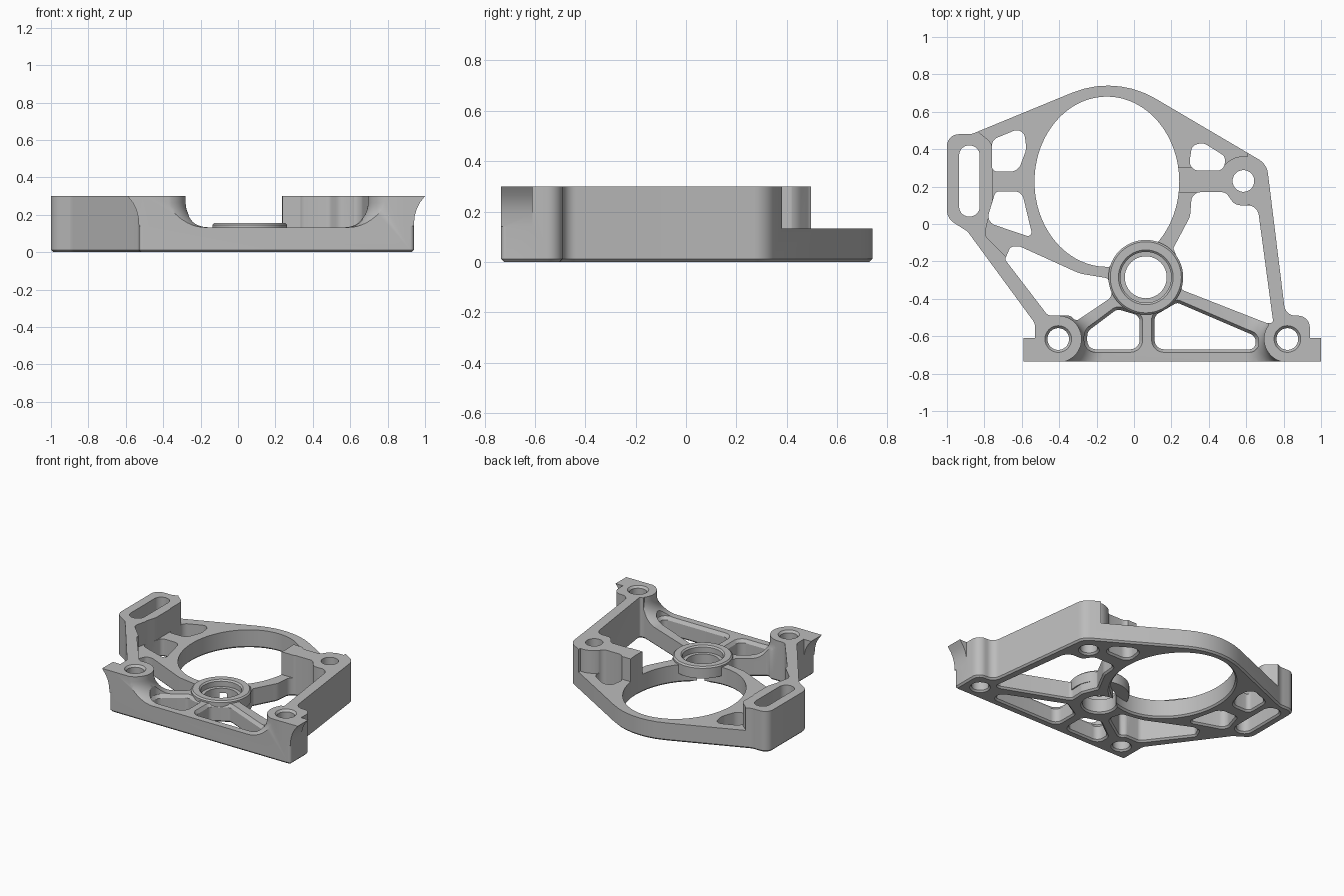
import bpy, bmesh
from math import sin, cos, tan, pi, acos
from mathutils import Vector, Matrix

if "Cube" in bpy.data.objects:
    bpy.data.objects.remove(bpy.data.objects["Cube"], do_unlink=True)

TOP, FLOOR, EDGE = 0.3, 0.133, 0.012

metal = bpy.data.materials.new("cast grey metal")
metal.use_nodes = True
grey = (0.5, 0.5, 0.5, 1)
metal.diffuse_color = grey
metal.node_tree.nodes["Principled BSDF"].inputs["Base Color"].default_value = grey


def rounded(corners, steps=7):
    """Polygon with an arc of the given radius at each (x, y, radius) corner."""
    points = []
    count = len(corners)
    for i, (x, y, radius) in enumerate(corners):
        p = Vector((x, y))
        before = Vector(corners[i - 1][:2]) - p
        after = Vector(corners[(i + 1) % count][:2]) - p
        u, v = before.normalized(), after.normalized()
        turn = pi - acos(max(-1, min(1, u.dot(v))))
        if radius == 0 or turn < 0.05:
            points.append(p)
            continue
        reach = min(radius * tan(turn / 2), 0.48 * min(before.length, after.length))
        r = reach / tan(turn / 2)
        centre = p + (u + v).normalized() * r / cos(turn / 2)
        start = p + u * reach - centre
        side = 1 if u.cross(v) < 0 else -1
        for k in range(steps + 1):
            points.append(centre + Matrix.Rotation(side * turn * k / steps, 2) @ start)
    return points


def oval(x, y, rx, ry=None, count=48):
    ry = ry or rx
    return [Vector((x + rx * cos(2 * pi * k / count), y + ry * sin(2 * pi * k / count)))
            for k in range(count)]


def grow(points, amount):
    """Offset an anticlockwise polygon outwards."""
    result = []
    for i, p in enumerate(points):
        a = (p - points[i - 1]).normalized()
        b = (points[(i + 1) % len(points)] - p).normalized()
        na, nb = Vector((a.y, -a.x)), Vector((b.y, -b.x))
        result.append(p + (na + nb) * amount / max(0.3, 1 + na.dot(nb)))
    return result


def prism(name, points, layers):
    """Solid through (height, outward offset) layers of one plan."""
    area = sum(points[i - 1].cross(p) for i, p in enumerate(points))
    if area < 0:
        points = points[::-1]
    bm = bmesh.new()
    rings = [[bm.verts.new((p.x, p.y, z)) for p in grow(points, off)] for z, off in layers]
    count = len(points)
    for low, high in zip(rings, rings[1:]):
        for i in range(count):
            j = (i + 1) % count
            bm.faces.new((low[i], low[j], high[j], high[i]))
    bm.faces.new(rings[0][::-1])
    bm.faces.new(rings[-1])
    bmesh.ops.recalc_face_normals(bm, faces=bm.faces)
    mesh = bpy.data.meshes.new(name)
    bm.to_mesh(mesh)
    bm.free()
    mesh.materials.append(metal)
    obj = bpy.data.objects.new(name, mesh)
    bpy.context.collection.objects.link(obj)
    return obj


def combine(target, other, operation):
    mod = target.modifiers.new("combine", "BOOLEAN")
    mod.operation, mod.object, mod.solver = operation, other, "EXACT"
    graph = bpy.context.evaluated_depsgraph_get()
    mesh = bpy.data.meshes.new_from_object(target.evaluated_get(graph))
    target.modifiers.clear()
    target.data = mesh
    bpy.data.objects.remove(other, do_unlink=True)


# Outer plan of the bracket
outline = rounded([
    (-0.53, -0.735, 0.02), (0.94, -0.735, 0.02), (0.94, -0.49, 0.09), (0.81, -0.49, 0.06),
    (0.71, 0.32, 0.1), (-0.1, 0.797, 0.5), (-0.87, 0.48, 0.1), (-1, 0.48, 0.11),
    (-1, 0.03, 0.08), (-0.89, -0.04, 0.08), (-0.53, -0.53, 0.05)])
bracket = prism("bracket_body", outline, [(0, -EDGE), (EDGE, 0), (TOP, 0)])

# Windows through the plate
through = [(-0.01, EDGE + 0.01), (EDGE, 0), (0.4, 0)]
softened = [(-0.01, EDGE + 0.01), (EDGE, 0), (0.11, 0), (FLOOR, 0.016), (0.4, 0.016)]
windows = [
    # left triangle
    ([(-0.69, -0.19, 0.02), (-0.66, -0.12, 0.03), (-0.61, -0.12, 0.04), (-0.29, -0.265, 0.2),
      (-0.14, -0.29, 0.02), (-0.11, -0.385, 0.05), (-0.31, -0.52, 0.03), (-0.34, -0.49, 0.03),
      (-0.46, -0.49, 0.04)], through),
    # right triangle
    ([(0.21, -0.13, 0.02), (0.3, 0.04, 0.1), (0.31, 0.17, 0.05), (0.49, 0.17, 0.04),
      (0.54, 0.1, 0.06), (0.66, 0.1, 0.06), (0.745, -0.53, 0.03), (0.71, -0.53, 0.02),
      (0.25, -0.35, 0.03), (0.255, -0.24, 0.05)], through),
    # front pair
    ([(-0.25, -0.67, 0.05), (0.03, -0.67, 0.05), (0.03, -0.49, 0.04), (-0.09, -0.455, 0.04),
      (-0.25, -0.575, 0.05)], softened),
    ([(0.11, -0.67, 0.05), (0.65, -0.67, 0.05), (0.65, -0.6, 0.04), (0.23, -0.42, 0.03),
      (0.11, -0.49, 0.04)], softened),
    # left pair beside the large opening
    ([(-0.76, 0.28, 0.03), (-0.62, 0.28, 0.06), (-0.575, 0.4, 0.1), (-0.59, 0.52, 0.05),
      (-0.76, 0.45, 0.05)], through),
    ([(-0.74, 0.175, 0.03), (-0.6, 0.175, 0.05), (-0.54, -0.075, 0.02), (-0.79, 0.01, 0.05)],
     through),
    # right window and left slot
    ([(0.29, 0.285, 0.05), (0.48, 0.285, 0.05), (0.49, 0.36, 0.04), (0.37, 0.435, 0.06),
      (0.31, 0.42, 0.04)], through),
    ([(-0.935, 0.04, 0.055), (-0.825, 0.04, 0.055), (-0.825, 0.42, 0.055),
      (-0.935, 0.42, 0.055)], through),
]
for plan, layers in windows:
    combine(bracket, prism("window_cutter", rounded(plan), layers), "DIFFERENCE")
opening = oval(-0.145, 0.226, 0.387, 0.455, 96)
combine(bracket, prism("opening_cutter", opening, through), "DIFFERENCE")

# Clearance above the plate, leaving the tall walls and bosses standing
clearance = prism("clearance", rounded([(-2, -2, 0), (2, -2, 0), (2, 2, 0), (-2, 2, 0)]),
                  [(FLOOR, 0), (0.5, 0)])
tall = [(0.05, 0), (0.6, 0)]
walls = [
    [(-1.1, 0.6, 0), (-0.88, 0.6, 0), (-0.83, 0.49, 0.05), (-0.755, 0.43, 0.08),
     (-0.755, 0.13, 0.1), (-0.8, -0.06, 0.05), (-0.66, -0.2, 0), (-0.42, -0.55, 0),
     (-0.7, -0.6, 0), (-1.1, 0, 0)],
    [(0.6, 0.5, 0), (0.95, 0.5, 0), (0.95, -0.55, 0), (0.72, -0.55, 0), (0.62, 0.1, 0)],
    [(0.1, 0.165, 0), (0.56, 0.165, 0), (0.56, 0.306, 0), (0.1, 0.306, 0)],
    [(-0.7, -0.8, 0), (-0.405, -0.8, 0), (-0.405, -0.4, 0), (-0.7, -0.4, 0)],
    [(0.82, -0.8, 0), (1.1, -0.8, 0), (1.1, -0.4, 0), (0.82, -0.4, 0)],
]
for plan in walls:
    combine(clearance, prism("wall_plan", rounded(plan), tall), "DIFFERENCE")
combine(clearance, prism("rear_boss_plan", oval(0.585, 0.23, 0.132), tall), "DIFFERENCE")
FILLET = 0.13
sweep = [(FLOOR + FILLET * (1 - sin(a)), FILLET * (1 - cos(a)))
         for a in [pi / 2 * (1 - k / 10) for k in range(11)]]
front_bosses = [(-0.405, -0.615), (0.82, -0.615)]
for x, y in front_bosses:
    flare = prism("boss_flare", oval(x, y, 0.125), [(0.1, FILLET)] + sweep + [(0.6, 0)])
    combine(clearance, flare, "DIFFERENCE")
combine(bracket, clearance, "DIFFERENCE")

# Bearing hub with a stepped bore
hub_x, hub_y = 0.063, -0.285
hub = prism("hub", oval(hub_x, hub_y, 0.2, count=64), [(0.07, 0), (0.145, 0), (0.155, -0.01)])
combine(bracket, hub, "UNION")
bore = prism("hub_bore", oval(hub_x, hub_y, 0.112, count=64),
             [(-0.01, 0.02), (EDGE, 0), (0.105, 0), (0.106, 0.024), (0.145, 0.024), (0.17, 0.05)])
combine(bracket, bore, "DIFFERENCE")

# Flared lips on the outer ends of the front bosses
for side in (-1, 1):
    profile = [(0.68, 0.14), (0.735, 0.14), (0.739, 0.19), (0.75, 0.23), (0.768, 0.265),
               (0.795, TOP), (0.68, TOP)]
    lip = prism("lip", [Vector((0.205 + side * d, z)) for d, z in profile],
                [(0.61, 0), (0.735, 0)])
    lip.data.transform(Matrix.Rotation(pi / 2, 4, "X"))
    combine(bracket, lip, "UNION")

# Bolt holes
for x, y in front_bosses:
    hole = prism("bolt_hole", oval(x, y, 0.058),
                 [(-0.01, 0.02), (EDGE, 0), (TOP - 0.015, 0), (TOP + 0.01, 0.022)])
    combine(bracket, hole, "DIFFERENCE")
combine(bracket, prism("bolt_hole", oval(0.585, 0.23, 0.058), through), "DIFFERENCE")

# Smooth curved walls, keep machined edges crisp
for obj in bpy.context.selected_objects:
    obj.select_set(False)
bracket.select_set(True)
bpy.context.view_layer.objects.active = bracket
bpy.ops.object.shade_smooth_by_angle(angle=pi / 6)
